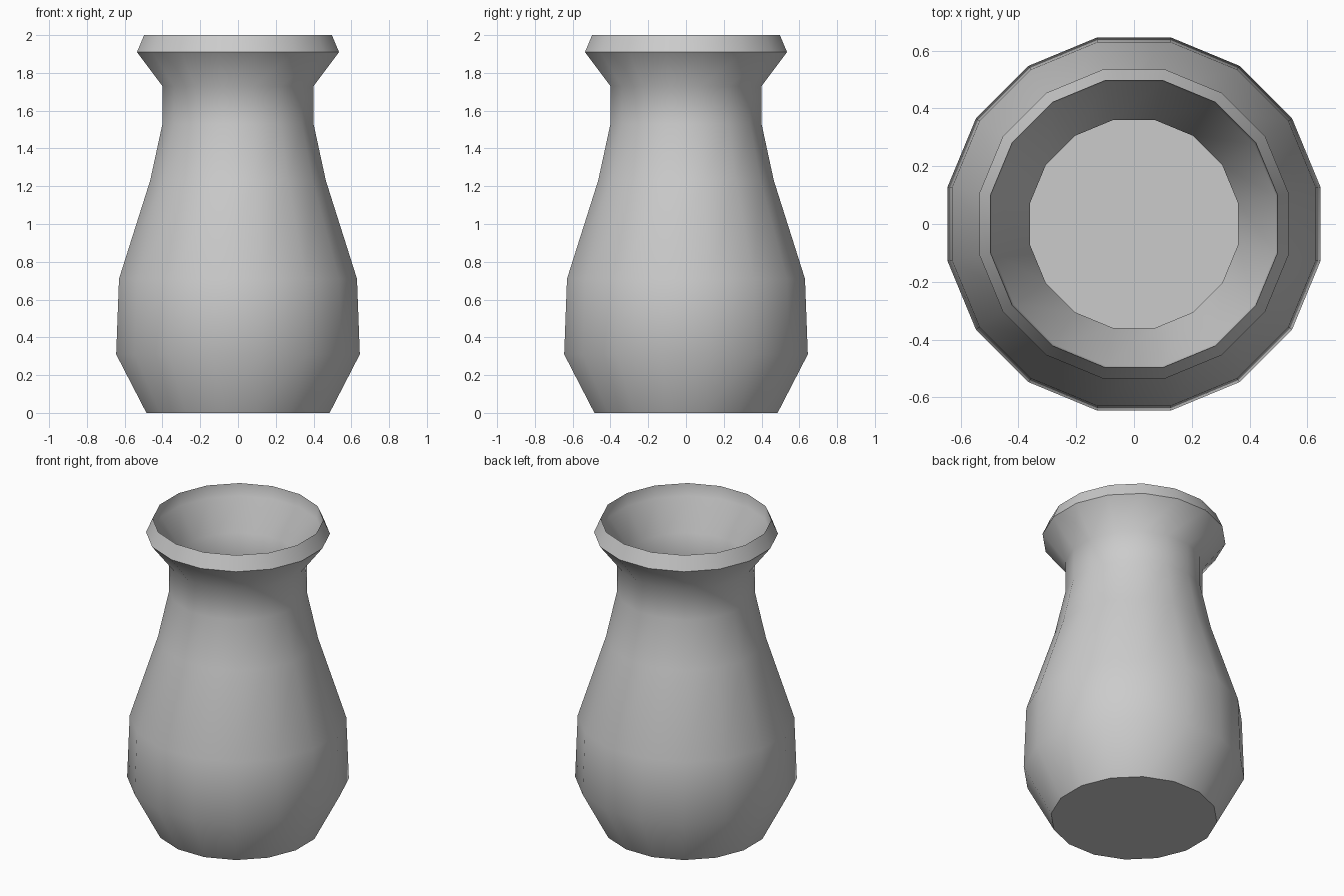
import bpy
import bmesh
import math

SIDES = 16
FLAT = math.cos(math.pi / SIDES)  # turns half-width across flats into radius

cube = bpy.data.objects.get("Cube")
if cube:
    bpy.data.objects.remove(cube, do_unlink=True)

clay = bpy.data.materials.new("grey clay")
clay.use_nodes = True
colour = (0.6, 0.6, 0.6, 1)
clay.diffuse_color = colour
clay.node_tree.nodes["Principled BSDF"].inputs["Base Color"].default_value = colour

# Half-width and height: up the outside, over the lip, down the inside
outside = [(0.485, 0), (0.645, 0.31), (0.63, 0.71), (0.465, 1.23),
           (0.40, 1.53), (0.40, 1.73), (0.535, 1.91), (0.497, 2.0)]
inside = [(0.49, 1.92), (0.36, 1.74), (0.36, 1.53), (0.425, 1.22),
          (0.59, 0.70), (0.605, 0.32), (0.45, 0.01)]


def lathe(name, profile):
    """Spin the profile into rings and close both ends with fans."""
    bm = bmesh.new()
    rings = []
    for width, z in profile:
        ring = []
        for i in range(SIDES):
            a = (i + 0.5) * math.tau / SIDES
            r = width / FLAT
            ring.append(bm.verts.new((r * math.cos(a), r * math.sin(a), z)))
        rings.append(ring)
    for low, high in zip(rings, rings[1:]):
        for i in range(SIDES):
            j = (i + 1) % SIDES
            bm.faces.new((low[i], low[j], high[j], high[i]))
    for ring, flip in ((rings[0], True), (rings[-1], False)):
        hub = bm.verts.new((0, 0, ring[0].co.z))
        for i in range(SIDES):
            a, b = ring[i], ring[(i + 1) % SIDES]
            bm.faces.new((b, a, hub) if flip else (a, b, hub))
    bmesh.ops.recalc_face_normals(bm, faces=bm.faces)
    mesh = bpy.data.meshes.new(name)
    bm.to_mesh(mesh)
    bm.free()
    mesh.materials.append(clay)
    obj = bpy.data.objects.new(name, mesh)
    bpy.context.collection.objects.link(obj)
    return obj


# Vase body with open mouth, smooth sides and a crisp lip and base
vase = lathe("vase_body", outside + inside)
bpy.ops.object.select_all(action='DESELECT')
vase.select_set(True)
bpy.context.view_layer.objects.active = vase
bpy.ops.object.shade_smooth_by_angle(angle=math.radians(55))
